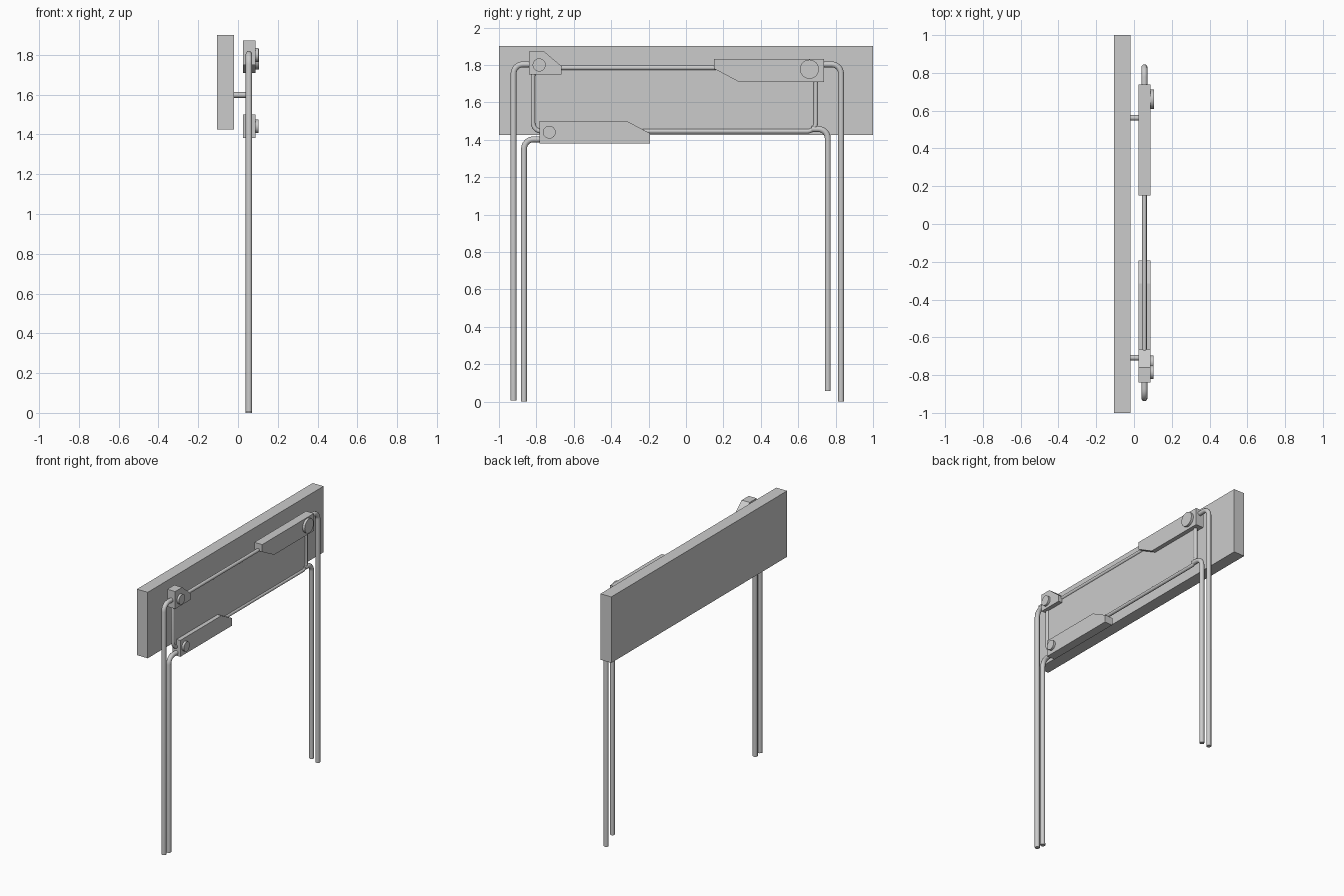
import bpy, bmesh, math
from mathutils import Vector

if "Cube" in bpy.data.objects:
    bpy.data.objects.remove(bpy.data.objects["Cube"])

ROD_X = 0.055


def rounded(points, radius, closed=False, steps=6):
    """Replace the corners of a (y, z) path by arcs."""
    pts = [Vector(p) for p in points]
    n, out = len(pts), []
    for i, p in enumerate(pts):
        if not closed and i in (0, n - 1):
            out.append(p)
            continue
        a = p + (pts[i - 1] - p).normalized() * radius
        b = p + (pts[(i + 1) % n] - p).normalized() * radius
        c = a + b - p
        for k in range(steps + 1):
            t = k / steps * math.pi / 2
            out.append(c + (a - c) * math.cos(t) + (b - c) * math.sin(t))
    return out


def rod(name, points, thickness, bend, closed=False):
    path = rounded(points, bend, closed)
    cu = bpy.data.curves.new(name, 'CURVE')
    cu.dimensions = '3D'
    cu.bevel_depth = thickness
    cu.bevel_resolution = 3
    cu.use_fill_caps = True
    sp = cu.splines.new('POLY')
    sp.points.add(len(path) - 1)
    for sp_pt, p in zip(sp.points, path):
        sp_pt.co = (ROD_X, p.x, p.y, 1)
    sp.use_cyclic_u = closed
    ob = bpy.data.objects.new(name, cu)
    bpy.context.collection.objects.link(ob)
    bpy.ops.object.select_all(action='DESELECT')
    ob.select_set(True)
    bpy.context.view_layer.objects.active = ob
    bpy.ops.object.convert(target='MESH')
    bpy.ops.object.shade_smooth_by_angle(angle=math.radians(40))


def plate(name, profile, x0, x1):
    """Extrude a (y, z) outline along x."""
    bm = bmesh.new()
    face = bm.faces.new([bm.verts.new((x0, y, z)) for y, z in profile])
    new = bmesh.ops.extrude_face_region(bm, geom=[face])['geom']
    bmesh.ops.translate(bm, vec=(x1 - x0, 0, 0),
                        verts=[v for v in new if isinstance(v, bmesh.types.BMVert)])
    bmesh.ops.recalc_face_normals(bm, faces=bm.faces)
    me = bpy.data.meshes.new(name)
    bm.to_mesh(me)
    bm.free()
    bpy.context.collection.objects.link(bpy.data.objects.new(name, me))


def disc(name, y, z, r, x0, x1):
    bpy.ops.mesh.primitive_cylinder_add(vertices=24, radius=r, depth=x1 - x0,
                                        location=((x0 + x1) / 2, y, z),
                                        rotation=(0, math.pi / 2, 0))
    bpy.context.object.name = name
    bpy.ops.object.shade_smooth_by_angle(angle=math.radians(40))


# Back board
plate("back_board", [(-1, 1.425), (1, 1.425), (1, 1.9), (-1, 1.9)], -0.105, -0.019)

# Thin panel inside a rounded frame
FRAME = [(-0.818, 1.445), (0.694, 1.445), (0.694, 1.785), (-0.818, 1.785)]
rod("thin_frame", FRAME, 0.0125, 0.045, closed=True)
plate("inner_panel", rounded(FRAME, 0.045, closed=True), 0.047, 0.058)

# Short pegs joining the panel to the board
for side, y in (("front", -0.708), ("back", 0.562)):
    disc(side + "_peg", y, 1.598, 0.014, -0.025, 0.05)

# Hanging rods, each bent at the top
for name, y, z0, z1, end in (
        ("outer_front_rod", -0.922, 0.005, 1.803, -0.78),
        ("inner_front_rod", -0.866, 0.0, 1.402, -0.72),
        ("inner_back_rod", 0.758, 0.056, 1.457, 0.67),
        ("outer_back_rod", 0.829, 0.0, 1.803, 0.69)):
    rod(name, [(y, z0), (y, z1), (end, z1)], 0.0165, 0.05)

# Clamp blocks with round knobs
plate("upper_front_clamp", [(-0.84, 1.748), (-0.665, 1.748), (-0.665, 1.793),
                            (-0.76, 1.873), (-0.84, 1.873)], 0.025, 0.088)
plate("upper_back_clamp", [(0.15, 1.833), (0.15, 1.78), (0.285, 1.708),
                           (0.738, 1.708), (0.738, 1.833)], 0.025, 0.088)
plate("lower_front_clamp", [(-0.782, 1.381), (-0.192, 1.381), (-0.192, 1.434),
                            (-0.315, 1.499), (-0.782, 1.499)], 0.025, 0.088)
disc("upper_front_knob", -0.785, 1.8, 0.035, 0.08, 0.104)
disc("upper_back_knob", 0.66, 1.777, 0.051, 0.08, 0.105)
disc("lower_front_knob", -0.731, 1.44, 0.034, 0.08, 0.104)
